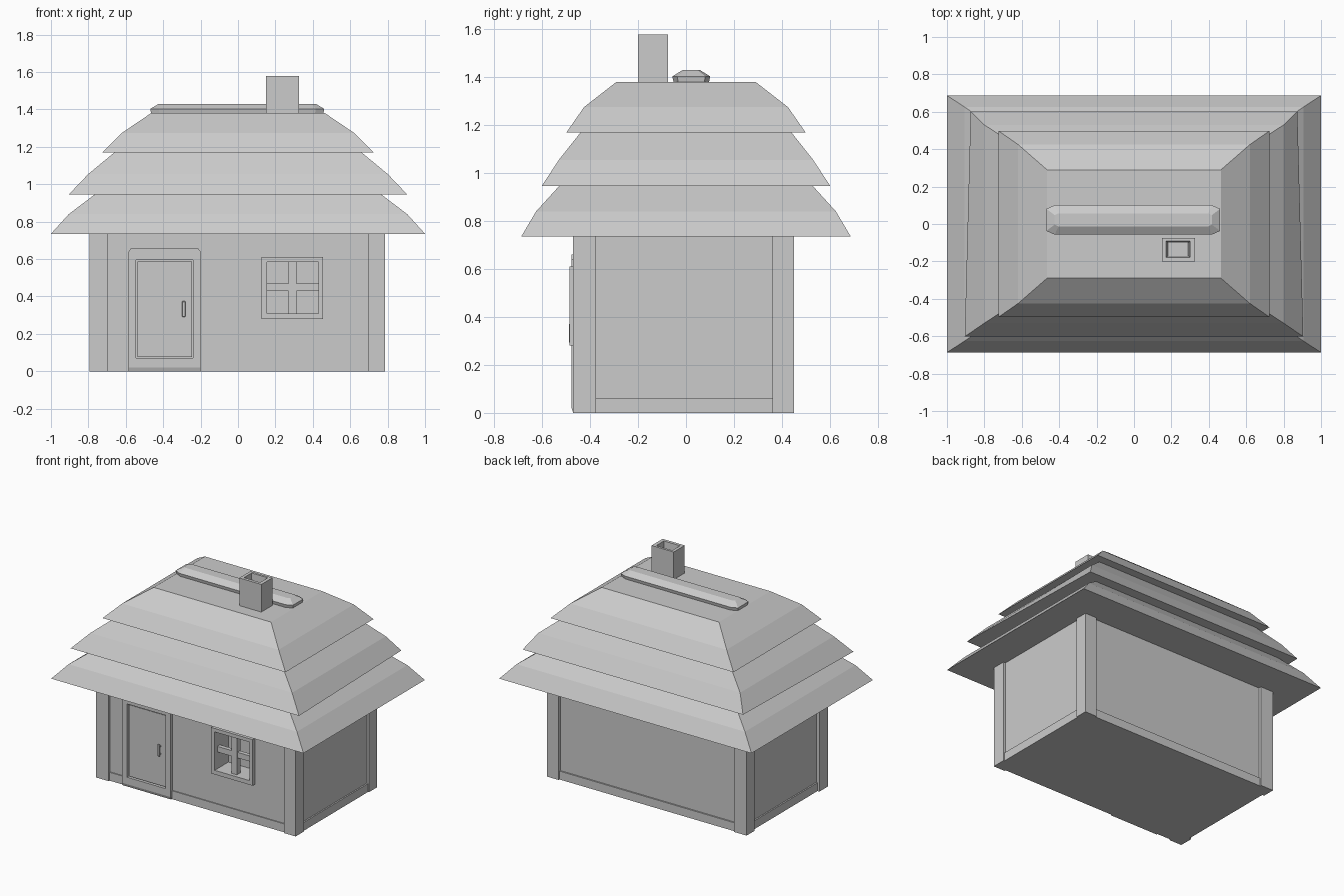
import bpy
import bmesh

cube = bpy.data.objects.get("Cube")
if cube:
    bpy.data.objects.remove(cube, do_unlink=True)

# Single plaster grey for the whole cottage
GREY = (0.6, 0.6, 0.6, 1.0)
grey = bpy.data.materials.new("plain_grey")
grey.use_nodes = True
grey.diffuse_color = GREY
grey.node_tree.nodes["Principled BSDF"].inputs["Base Color"].default_value = GREY


def loft(name, rings, closed=False, bevel=0):
    """Skin a list of equal-length point rings; cap the ends, or join last to first."""
    bm = bmesh.new()
    loops = [[bm.verts.new(p) for p in ring] for ring in rings]
    pairs = list(zip(loops, loops[1:]))
    if closed:
        pairs.append((loops[-1], loops[0]))
    else:
        bm.faces.new(loops[0])
        bm.faces.new(loops[-1])
    n = len(loops[0])
    for a, b in pairs:
        for i in range(n):
            j = (i + 1) % n
            bm.faces.new((a[i], a[j], b[j], b[i]))
    bmesh.ops.recalc_face_normals(bm, faces=bm.faces)
    if bevel:
        bmesh.ops.bevel(bm, geom=bm.edges[:], offset=bevel, segments=1, affect='EDGES')
    mesh = bpy.data.meshes.new(name)
    bm.to_mesh(mesh)
    bm.free()
    mesh.materials.append(grey)
    obj = bpy.data.objects.new(name, mesh)
    bpy.context.collection.objects.link(obj)
    return obj


def flat(x0, x1, y0, y1, z):
    return [(x0, y0, z), (x1, y0, z), (x1, y1, z), (x0, y1, z)]


def upright(x0, x1, z0, z1, y):
    return [(x0, y, z0), (x1, y, z0), (x1, y, z1), (x0, y, z1)]


def box(name, x0, x1, y0, y1, z0, z1, bevel=0):
    return loft(name, [flat(x0, x1, y0, y1, z) for z in (z0, z1)], bevel=bevel)


def wall_frame(name, outer, inner, front, back):
    """Upright rectangular slab with a rectangular opening."""
    loft(name, [upright(*outer, back), upright(*outer, front),
                upright(*inner, front), upright(*inner, back)], closed=True)


# Walls: solid core behind a pierced front wall
WALL_X, FRONT, BACK = 0.77, -0.455, 0.43
OPENING = (0.155, 0.43, 0.31, 0.585)
box("house_core", -WALL_X, WALL_X, -0.33, BACK, 0, 0.75)
wall_frame("front_wall", (-WALL_X, WALL_X, 0, 0.75), OPENING, FRONT, -0.33)

# Skirting around the foot of the walls, left open inside
loft("base_trim", [flat(-0.78, 0.78, -0.462, 0.44, 0), flat(-0.78, 0.78, -0.462, 0.44, 0.06),
                   flat(-0.76, 0.76, -0.44, 0.42, 0.06), flat(-0.76, 0.76, -0.44, 0.42, 0)],
     closed=True)

# Corner posts
for side, x0, x1 in (("right", -0.795, -0.695), ("left", 0.695, 0.787)):
    box(f"front_{side}_post", x0, x1, -0.472, -0.375, 0, 0.745)
    box(f"back_{side}_post", x0, x1, 0.36, 0.45, 0, 0.745)

# Window surround and crossed glazing bars
wall_frame("window_frame", (0.125, 0.455, 0.28, 0.61), OPENING, -0.485, -0.44)
box("window_upright_bar", 0.27, 0.313, -0.46, -0.42, 0.305, 0.59)
box("window_cross_bar", 0.15, 0.435, -0.455, -0.425, 0.43, 0.47)


# Door surround with clipped top corners
def door_outline(y, foot):
    return [(-0.585, y, foot), (-0.2, y, foot), (-0.2, y, 0.64),
            (-0.215, y, 0.66), (-0.57, y, 0.66), (-0.585, y, 0.64)]


def door_opening(y):
    return [(-0.545, y, 0.07), (-0.24, y, 0.07), (-0.24, y, 0.595),
            (-0.26, y, 0.595), (-0.525, y, 0.595), (-0.545, y, 0.595)]


loft("door_frame", [door_outline(-0.44, 0), door_outline(-0.47, 0), door_outline(-0.477, 0.02),
                    door_opening(-0.477), door_opening(-0.44)], closed=True)
box("door_panel", -0.538, -0.247, -0.468, -0.44, 0.077, 0.588)

# Door handle
box("door_handle", -0.3, -0.28, -0.487, -0.477, 0.29, 0.375, bevel=0.004)
for label, z in (("lower", 0.3), ("upper", 0.355)):
    box(f"{label}_handle_mount", -0.296, -0.284, -0.48, -0.465, z, z + 0.01)

# Three overlapping roof tiers: half width, half depth, height
TIERS = {
    "lower": ((1.0, 0.687, 0.735), (0.905, 0.625, 0.84), (0.76, 0.525, 0.95)),
    "middle": ((0.905, 0.602, 0.945), (0.8, 0.53, 1.055), (0.655, 0.435, 1.175)),
    "upper": ((0.725, 0.498, 1.17), (0.62, 0.425, 1.275), (0.465, 0.29, 1.38)),
}
for label, levels in TIERS.items():
    roof = loft(f"{label}_roof_tier", [flat(-x, x, -y, y, z) for x, y, z in levels])
    if label == "middle":
        # back eave is slightly narrower than the front
        for v in roof.data.vertices:
            if v.co.y > 0.6:
                v.co.x *= 0.965


# Ridge cap with clipped ends
def ridge_ring(x, y, clip_x, clip_y, z):
    quarter = [(x, y - clip_y), (x - clip_x, y)]
    pts = quarter + [(-a, b) for a, b in reversed(quarter)]
    pts += [(-a, -b) for a, b in pts]
    return [(a - 0.004, b + 0.022, z) for a, b in pts]


loft("ridge_cap", [ridge_ring(0.46, 0.073, 0.045, 0.02, 1.375),
                   ridge_ring(0.465, 0.079, 0.045, 0.02, 1.403),
                   ridge_ring(0.42, 0.035, 0.02, 0.01, 1.43)])

# Hollow chimney with a tapering flue
loft("chimney", [flat(0.15, 0.325, -0.2, -0.075, 1.37),
                 flat(0.15, 0.325, -0.2, -0.075, 1.578),
                 flat(0.172, 0.3, -0.178, -0.092, 1.578),
                 flat(0.182, 0.29, -0.17, -0.1, 1.45)])
